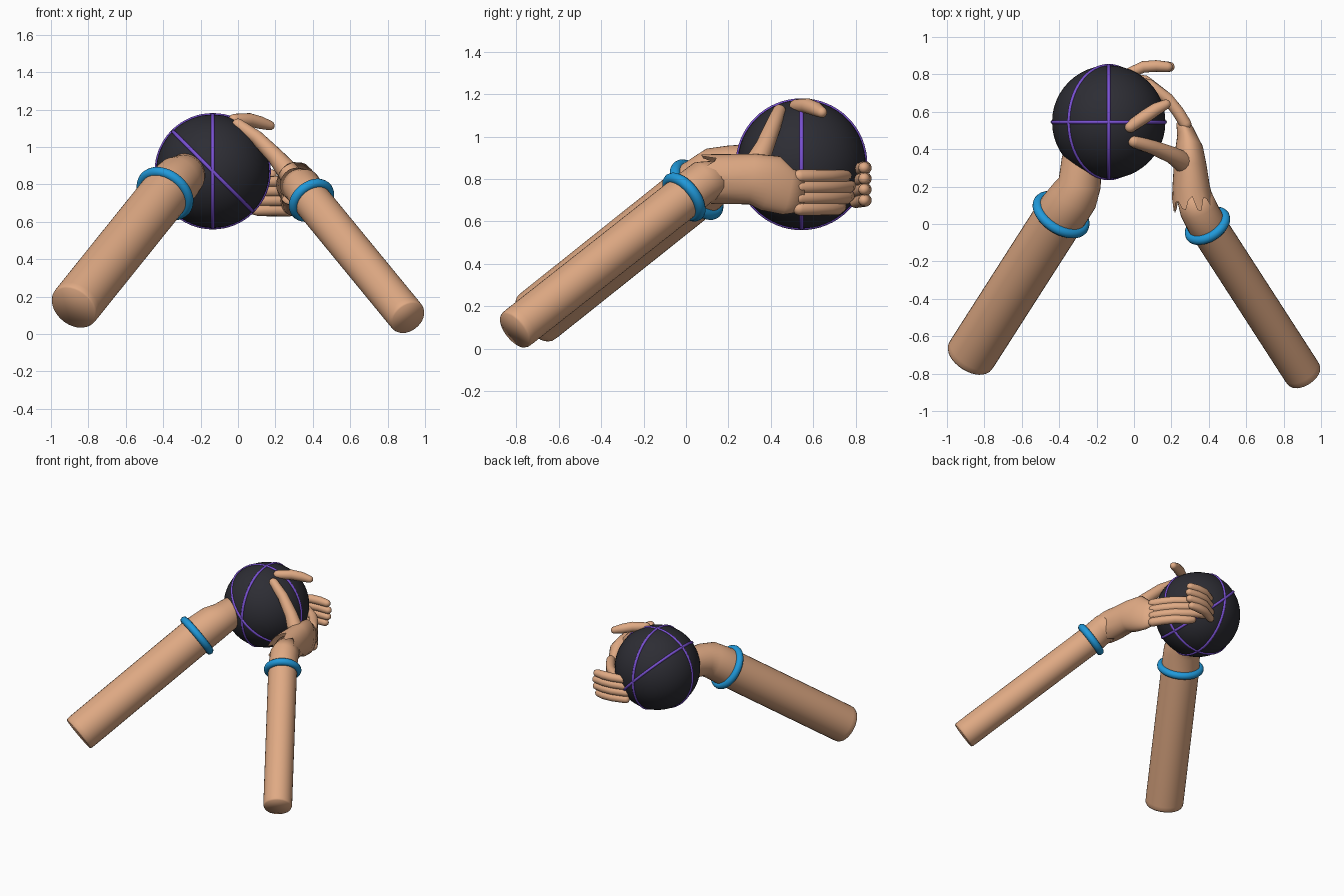
import bpy, bmesh, math, random
from mathutils import Vector

random.seed(4)
if "Cube" in bpy.data.objects:
    bpy.data.objects.remove(bpy.data.objects["Cube"])


def material(name, rgb):
    m = bpy.data.materials.new(name)
    m.use_nodes = True
    m.diffuse_color = (*rgb, 1)
    m.node_tree.nodes["Principled BSDF"].inputs["Base Color"].default_value = (*rgb, 1)
    return m


SKIN = material("tan skin", (0.74, 0.40, 0.23))
DARK = material("charcoal", (0.026, 0.026, 0.034))
PURPLE = material("purple", (0.19, 0.08, 0.64))
BLUE = material("bright blue", (0.015, 0.32, 0.70))


def loft(name, stations, domed=False, jag=0.0, segments=32):
    """Skin ellipses along a path; a station is x, y, z, half width, half height."""
    pts = [Vector(s[:3]) for s in stations]
    radii = [(s[3], s[-1]) for s in stations]
    steps = [(b - a).normalized() for a, b in zip(pts, pts[1:])]
    tangents = [steps[0]] + [(a + b).normalized() for a, b in zip(steps, steps[1:])] + [steps[-1]]
    rings = list(zip(pts, tangents, radii))
    if domed:
        def dome(ring, sign):
            p, t, (u, v) = ring
            return [(p + t * sign * u * math.sin(a), t, (u * math.cos(a), v * math.cos(a)))
                    for a in (0.5, 1.0, 1.4)]
        rings = dome(rings[0], -1)[::-1] + rings + dome(rings[-1], 1)
    bm = bmesh.new()
    loops = []
    for k, (p, t, (u, v)) in enumerate(rings):
        side = t.cross(Vector((0, 0, 1))).normalized()
        up = side.cross(t)
        loop = []
        for i in range(segments):
            a = math.tau * i / segments
            shift = (jag if i % 4 < 2 else -jag) * random.uniform(0.3, 1) if jag and k == 0 else 0
            loop.append(bm.verts.new(p + side * u * math.cos(a) + up * v * math.sin(a) + t * shift))
        loops.append(loop)
    for a, b in zip(loops, loops[1:]):
        for i in range(segments):
            j = (i + 1) % segments
            bm.faces.new((a[i], a[j], b[j], b[i]))
    if not jag:
        bm.faces.new(loops[0])
    bm.faces.new(loops[-1])
    bmesh.ops.recalc_face_normals(bm, faces=bm.faces[:])
    for f in bm.faces:
        f.smooth = True
    mesh = bpy.data.meshes.new(name)
    bm.to_mesh(mesh)
    bm.free()
    mesh.materials.append(SKIN)
    obj = bpy.data.objects.new(name, mesh)
    bpy.context.collection.objects.link(obj)
    return obj


def finish(name, mat):
    obj = bpy.context.object
    obj.name = name
    obj.data.materials.append(mat)
    bpy.ops.object.shade_smooth()
    return obj


def ring(name, mat, centre, rotation, major, minor):
    bpy.ops.mesh.primitive_torus_add(location=centre, rotation=rotation, major_radius=major,
                                     minor_radius=minor, major_segments=64, minor_segments=12)
    return finish(name, mat)


# Ball with three thin hoops
BALL = (-0.135, 0.545, 0.87)
bpy.ops.mesh.primitive_uv_sphere_add(segments=48, ring_count=32, radius=0.303, location=BALL)
finish("ball", DARK)
for label, rot in (("side", (0, math.pi / 2, 0)), ("front", (math.pi / 2, 0, 0)),
                   ("tilted", (0, math.pi / 4, 0))):
    ring(label + "_hoop", PURPLE, BALL, rot, 0.301, 0.01)


# Forearms, each running on into a wrist, with a wristband
def forearm(side, end, band, radius, wrist):
    end, band = Vector(end), Vector(band)
    axis = (band - end).normalized()
    path = [(*(end + axis * d), radius * s) for d, s in ((0, 0.94), (0.012, 0.99), (0.04, 1))]
    path += [(*(band + axis * d), radius) for d in (-0.04, 0.02)]
    loft(side + "_forearm", path + wrist)
    ring(side + "_wristband", BLUE, band, axis.to_track_quat("Z", "Y").to_euler(),
         radius + 0.004, 0.027)


forearm("right", (-0.88, -0.715, 0.14), (-0.39, 0.05, 0.75), 0.136,
        [(-0.32, 0.15, 0.825, 0.13), (-0.29, 0.22, 0.845, 0.115),
         (-0.28, 0.34, 0.86, 0.107), (-0.25, 0.46, 0.87, 0.09)])
forearm("left", (0.91, -0.81, 0.085), (0.393, -0.01, 0.715), 0.102,
        [(0.345, 0.08, 0.785, 0.102), (0.31, 0.18, 0.80, 0.09)])

# Left palm with a ragged cuff, narrowing to the knuckles
loft("left_palm", [(0.315, 0.11, 0.80, 0.108, 0.118), (0.305, 0.20, 0.80, 0.10, 0.118),
                   (0.30, 0.31, 0.80, 0.088, 0.12), (0.295, 0.40, 0.78, 0.075, 0.135),
                   (0.28, 0.48, 0.74, 0.05, 0.11), (0.26, 0.55, 0.74, 0.035, 0.095)], jag=0.045)

# Left thumb: base over the ball, tip curling back outward
loft("left_thumb_base", [(0.28, 0.32, 0.85, 0.06), (0.20, 0.37, 0.95, 0.045),
                         (0.10, 0.41, 1.05, 0.038), (0.0, 0.44, 1.12, 0.032)],
     domed=True, segments=16)
loft("left_thumb_tip", [(-0.02, 0.52, 1.145, 0.032), (0.06, 0.575, 1.145, 0.036),
                        (0.12, 0.615, 1.13, 0.034), (0.17, 0.64, 1.115, 0.026)],
     domed=True, segments=16)

# Left fingers stacked in a row: each has a base and a tip bent back behind the ball
for i, reach in enumerate((0.0, 0.04, 0.05, 0.03)):
    z = 0.66 + 0.051 * i
    loft(f"left_finger_base_{i + 1}",
         [(0.275, 0.535, z, 0.032), (0.235, 0.60, z, 0.032), (0.18, 0.67, z, 0.031),
          (0.11 - reach, 0.715 + reach, z, 0.03), (0.07 - 2 * reach, 0.73 + reach, z + 0.01, 0.027)],
         domed=True, segments=16)
    loft(f"left_finger_tip_{i + 1}",
         [(-0.04, 0.80, z + 0.03, 0.027), (0.05, 0.84, z + 0.04, 0.031),
          (0.12, 0.845, z + 0.04, 0.031), (0.165 + 0.5 * reach, 0.84, z + 0.04, 0.027)],
         domed=True, segments=16)
